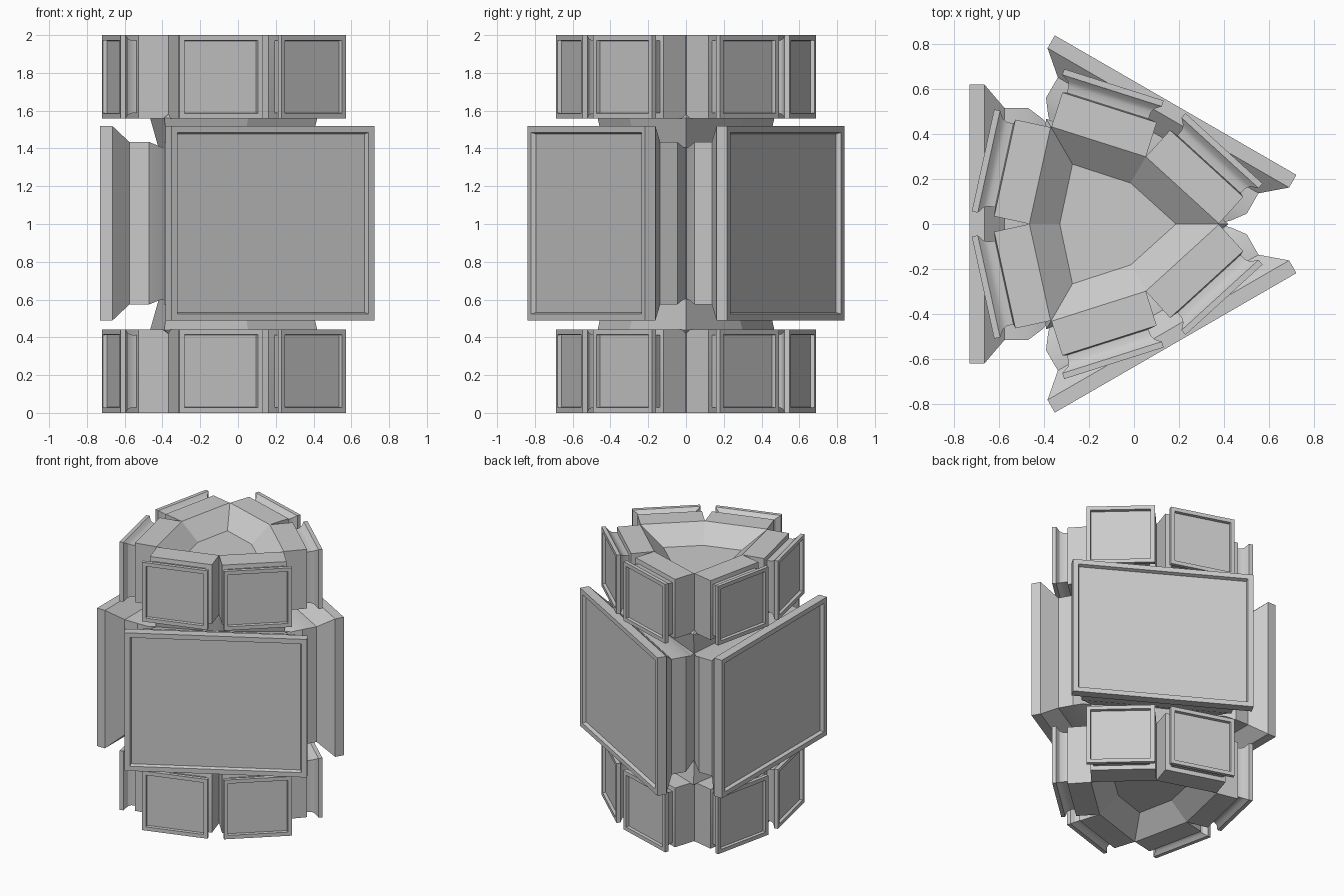
import bpy, bmesh
from math import sin, cos, radians, pi
from mathutils import Vector

if "Cube" in bpy.data.objects:
    bpy.data.objects.remove(bpy.data.objects["Cube"])

CENTRE = Vector((-0.12, 0, 0))      # axis of the three-fold hub


def polar(r, deg):
    return CENTRE + Vector((r * cos(radians(deg)), r * sin(radians(deg)), 0))


def loft(name, loops, smooth=True):
    """Skin a list of equal-length point loops and cap both ends."""
    bm = bmesh.new()
    rings = [[bm.verts.new(p) for p in loop] for loop in loops]
    n = len(rings[0])
    for a, b in zip(rings, rings[1:]):
        for i in range(n):
            j = (i + 1) % n
            bm.faces.new((a[i], a[j], b[j], b[i]))
    bm.faces.new(rings[0][::-1])
    bm.faces.new(rings[-1])
    bmesh.ops.recalc_face_normals(bm, faces=bm.faces)
    me = bpy.data.meshes.new(name)
    bm.to_mesh(me)
    bm.free()
    ob = bpy.data.objects.new(name, me)
    bpy.context.collection.objects.link(ob)
    if smooth:
        bpy.ops.object.select_all(action='DESELECT')
        ob.select_set(True)
        bpy.context.view_layer.objects.active = ob
        bpy.ops.object.shade_smooth_by_angle(angle=radians(25))
    return ob


def pod(name, origin, n, t, sections):
    """Screen pod: sections are (distance out, t0, t1, z0, z1)."""
    loops = []
    for d, t0, t1, z0, z1 in sections:
        base = origin + n * d
        loops.append([base + t * u + Vector((0, 0, z))
                      for u, z in ((t0, z0), (t1, z0), (t1, z1), (t0, z1))])
    return loft(name, loops)


def hex_loop(short, long, z):
    return [polar(long if i % 2 == 0 else short, 60 * i) + Vector((0, 0, z)) for i in range(6)]


# central hub: uneven hexagon, dished at both ends, waisted in the middle
half = [(0.21, 0.307, 0.12), (0.345, 0.5, 0.0), (0.345, 0.5, 0.42),
        (0.345, 0.54, 0.44), (0.30, 0.50, 0.60)]
profile = half + [(s, l, 2 - z) for s, l, z in reversed(half)]
loft("hub_core", [hex_loop(*p) for p in profile], smooth=False)

# large screens
big = []
for d, w, h in ((0.20, 0.43, 0.40), (0.25, 0.43, 0.40), (0.29, 0.47, 0.405), (0.35, 0.515, 0.43),
                (0.455, 0.515, 0.43), (0.545, 0.62, 0.515), (0.61, 0.62, 0.515),
                (0.61, 0.583, 0.48), (0.585, 0.575, 0.472)):
    big.append((d, -w, w, 1.004 - h, 1.004 + h))
for k, deg in enumerate((180, 60, -60)):
    n = polar(1, deg) - CENTRE
    pod(f"large_screen_{k}", CENTRE, n, Vector((-n.y, n.x, 0)), big)

# small screens: a mirrored pair at each inner corner, top and bottom
H = 0.442
small = [(0, 0, 0.44, 0, H), (0.16, 0, 0.44, 0, H),
         (0.165, 0.04, 0.42, 0.03, H - 0.03), (0.195, 0.038, 0.422, 0.028, H - 0.028),
         (0.215, 0.028, 0.432, 0.02, H - 0.02), (0.235, 0.0, 0.464, 0, H),
         (0.262, 0.0, 0.464, 0, H), (0.262, 0.028, 0.436, 0.028, H - 0.028),
         (0.24, 0.03, 0.434, 0.03, H - 0.03)]
for k, deg in enumerate((180, 60, -60)):
    for side in (-1, 1):
        start = polar(0.345, deg)
        t = (polar(0.5, deg + 60 * side) - start).normalized()
        n = Vector((t.y, -t.x, 0)) * side
        for level, z in (("lower", 0.0), ("upper", 2 - H)):
            pod(f"{level}_screen_{k}_{'a' if side < 0 else 'b'}",
                start + Vector((0, 0, z)), n, t, small)
